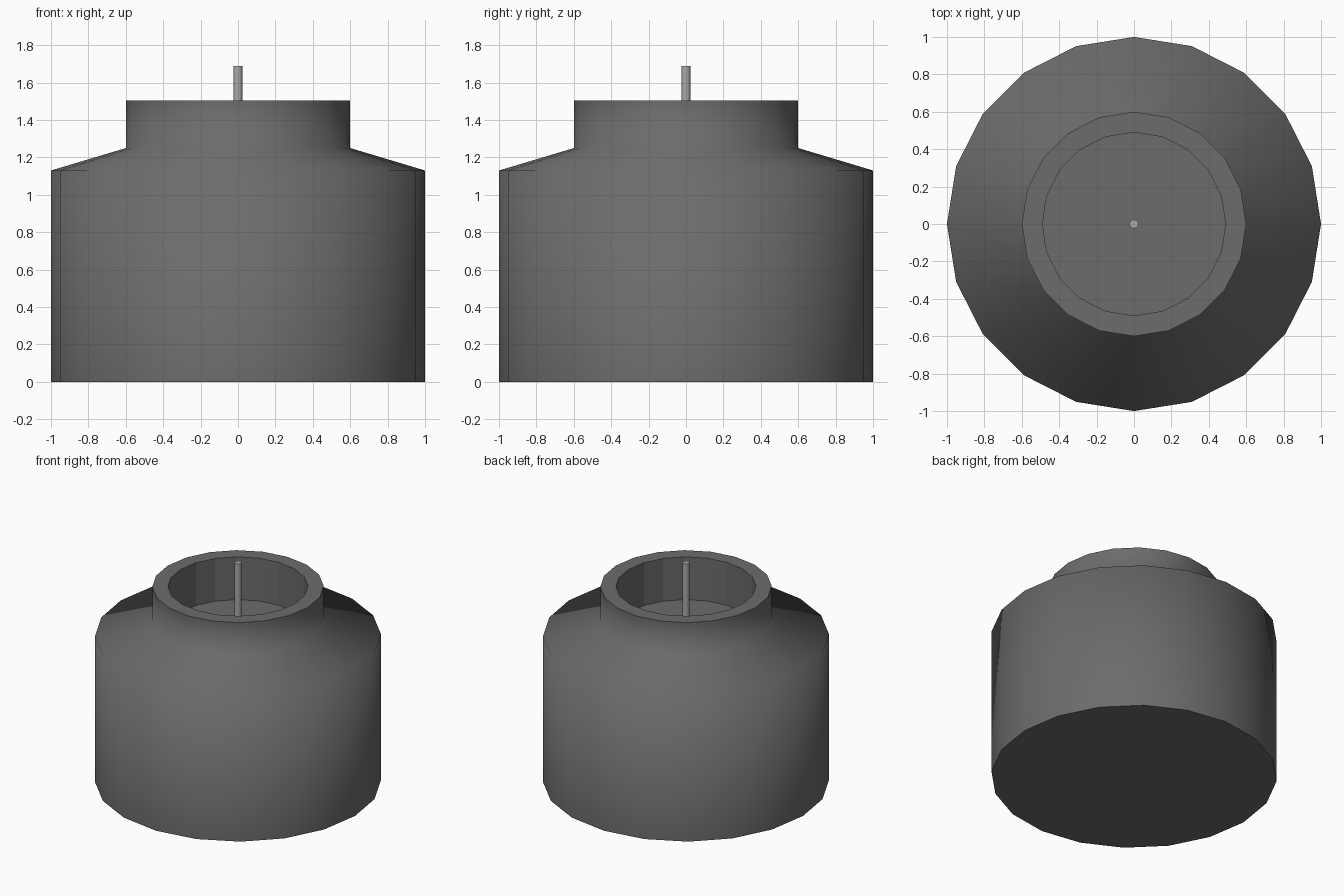
import bpy, bmesh, math

if "Cube" in bpy.data.objects:
    bpy.data.objects.remove(bpy.data.objects["Cube"])

SIDES = 20


def material(name, v):
    m = bpy.data.materials.new(name)
    m.diffuse_color = (v, v, v, 1)
    m.use_nodes = True
    m.node_tree.nodes["Principled BSDF"].inputs["Base Color"].default_value = m.diffuse_color
    return m


def lathe(name, profile, sides, smooth_bands, mat):
    """Spin an (r, z) profile about z, capping both ends."""
    bm = bmesh.new()
    rings = [[bm.verts.new((r * math.cos(2 * math.pi * i / sides),
                            r * math.sin(2 * math.pi * i / sides), z))
              for i in range(sides)] for r, z in profile]
    for k, (a, b) in enumerate(zip(rings, rings[1:])):
        for i in range(sides):
            j = (i + 1) % sides
            f = bm.faces.new((a[i], a[j], b[j], b[i]))
            f.smooth = k in smooth_bands
    bm.faces.new(rings[0][::-1])
    bm.faces.new(rings[-1])
    bm.normal_update()
    # Keep creases between smooth and flat bands
    for e in bm.edges:
        e.smooth = all(f.smooth for f in e.link_faces)
    me = bpy.data.meshes.new(name)
    bm.to_mesh(me)
    bm.free()
    me.materials.append(mat)
    ob = bpy.data.objects.new(name, me)
    bpy.context.collection.objects.link(ob)
    return ob


# Jar: wall, shoulder, neck, flat rim, then faceted inner wall and floor
lathe("jar", [(1, 0), (1, 1.13), (0.6, 1.25), (0.6, 1.505),
              (0.49, 1.505), (0.49, 1.175)],
      SIDES, {0, 1, 2}, material("dark_grey", 0.15))

# Thin rod standing on the floor of the opening
lathe("rod", [(0.024, 1.175), (0.024, 1.69)], 16, {0}, material("light_grey", 0.4))
